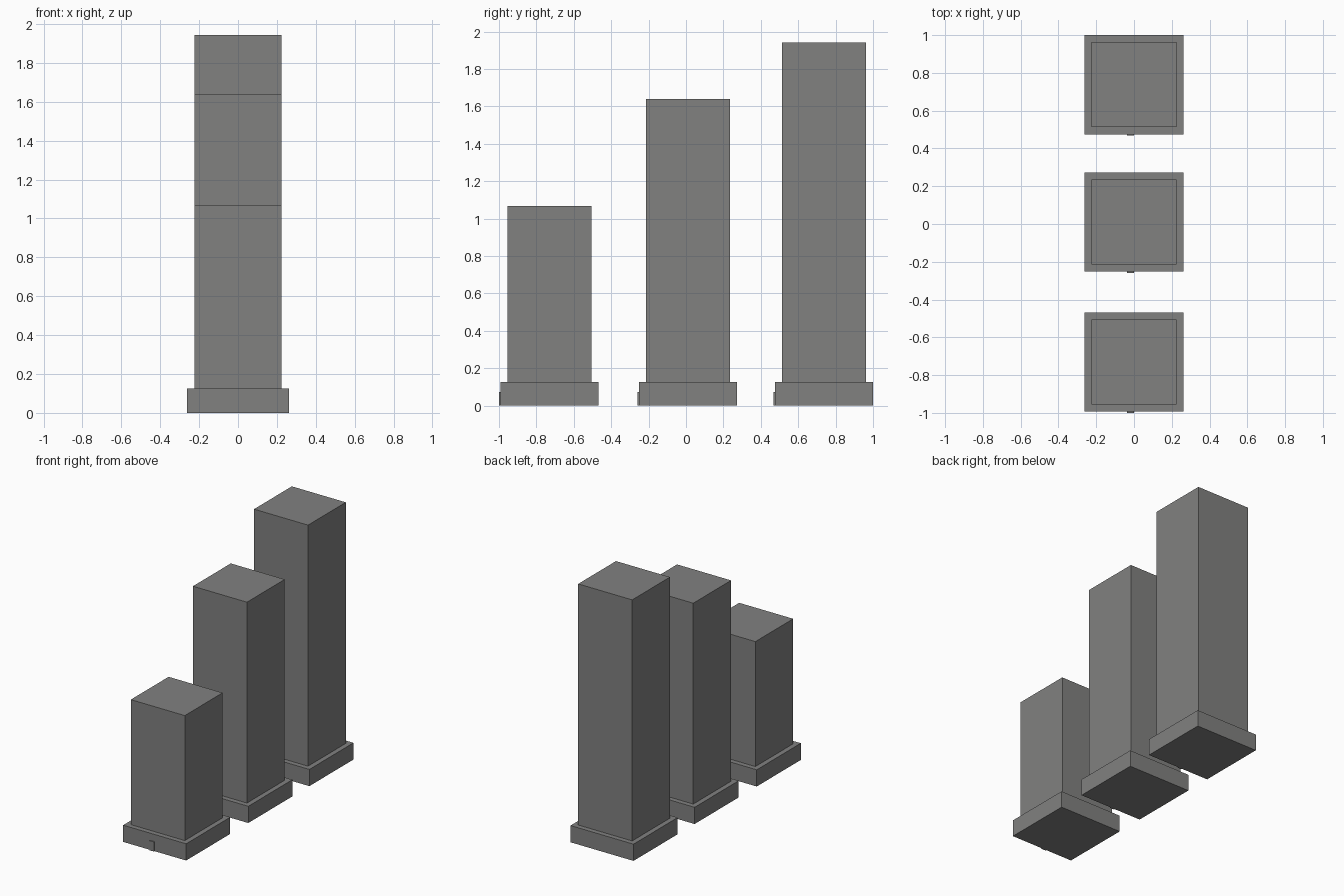
import bpy

if "Cube" in bpy.data.objects:
    bpy.data.objects.remove(bpy.data.objects["Cube"])

grey = bpy.data.materials.new("stone grey")
grey.diffuse_color = (0.22, 0.22, 0.217, 1)
grey.use_nodes = True
grey.node_tree.nodes["Principled BSDF"].inputs["Base Color"].default_value = grey.diffuse_color


def box(name, x0, x1, y0, y1, z0, z1):
    bpy.ops.mesh.primitive_cube_add(size=1)
    ob = bpy.context.object
    ob.name = name
    ob.location = ((x0 + x1) / 2, (y0 + y1) / 2, (z0 + z1) / 2)
    ob.scale = (x1 - x0, y1 - y0, z1 - z0)
    bpy.ops.object.transform_apply(location=True, rotation=False, scale=True)
    ob.data.materials.append(grey)
    return ob


BASE, COLUMN = 0.2625, 0.225  # half widths
BASE_TOP = 0.126

for label, cy, top in (("short", -0.73, 1.068),
                       ("middle", 0.01, 1.64),
                       ("tall", 0.7375, 1.943)):
    # wide plinth, column on top, tiny plate on the plinth's front
    box(label + "_plinth", -BASE, BASE, cy - BASE, cy + BASE, 0, BASE_TOP)
    box(label + "_column", -COLUMN, COLUMN, cy - COLUMN, cy + COLUMN, BASE_TOP, top)
    box(label + "_front_plate", -0.038, 0.0, cy - BASE - 0.0075, cy - BASE + 0.001, 0, 0.072)
